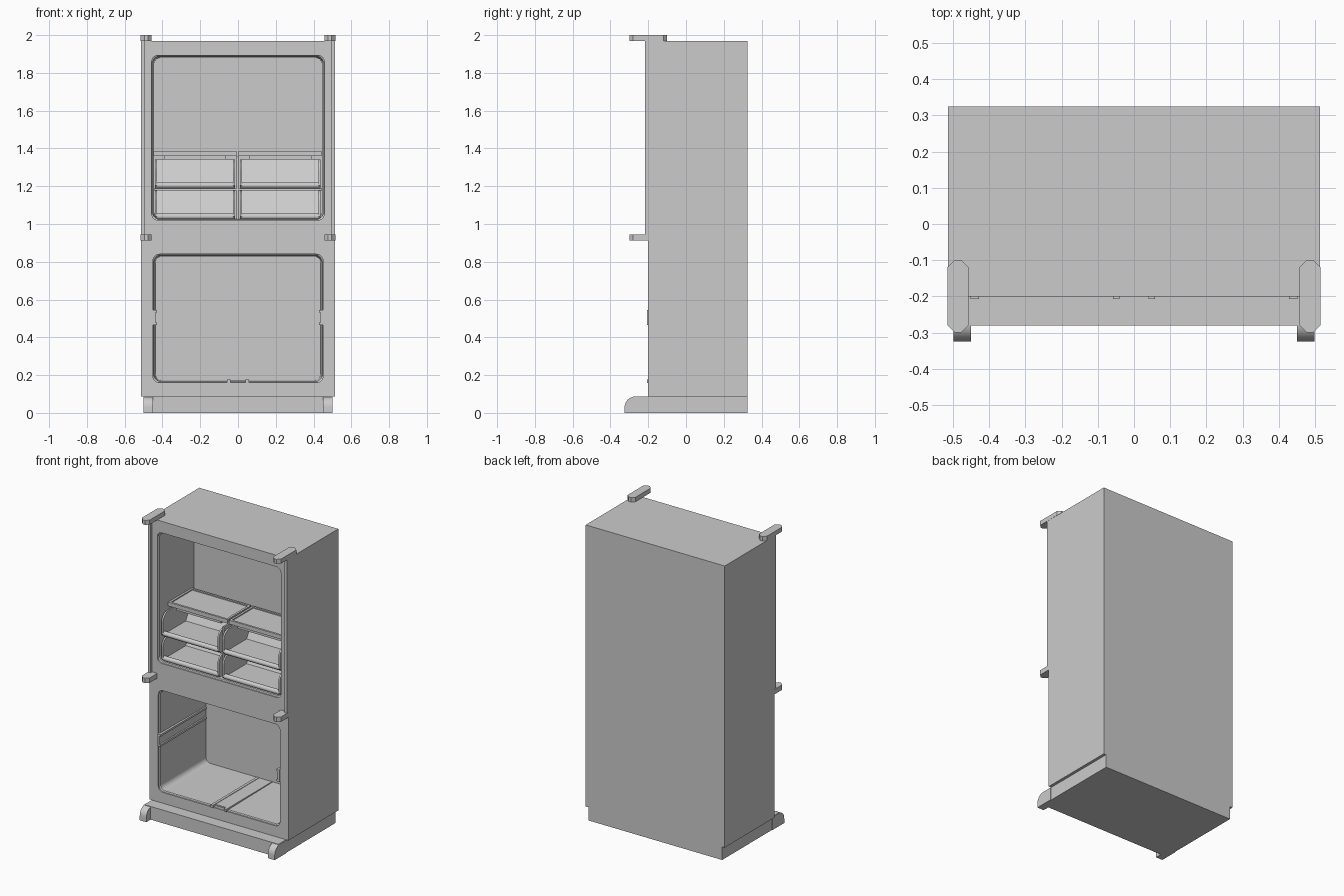
import bpy
import bmesh
import math

cube = bpy.data.objects.get("Cube")
if cube:
    bpy.data.objects.remove(cube, do_unlink=True)

grey = bpy.data.materials.new("light grey")
grey.use_nodes = True
grey.diffuse_color = (0.6, 0.6, 0.6, 1)
grey.node_tree.nodes["Principled BSDF"].inputs["Base Color"].default_value = (0.6, 0.6, 0.6, 1)


def finish(name, bm, smooth=False):
    bmesh.ops.recalc_face_normals(bm, faces=bm.faces[:])
    mesh = bpy.data.meshes.new(name)
    bm.to_mesh(mesh)
    bm.free()
    mesh.materials.append(grey)
    obj = bpy.data.objects.new(name, mesh)
    bpy.context.collection.objects.link(obj)
    if smooth:
        bpy.ops.object.select_all(action="DESELECT")
        obj.select_set(True)
        bpy.context.view_layer.objects.active = obj
        bpy.ops.object.shade_smooth_by_angle(angle=math.radians(30))
    return obj


def loft(bm, rings):
    """Closed solid through matching rings of points."""
    loops = [[bm.verts.new(p) for p in ring] for ring in rings]
    n = len(loops[0])
    for a, b in zip(loops, loops[1:]):
        for i in range(n):
            j = (i + 1) % n
            bm.faces.new((a[i], a[j], b[j], b[i]))
    bm.faces.new(loops[0])
    bm.faces.new(loops[-1][::-1])


def add_box(bm, x0, x1, y0, y1, z0, z1):
    loft(bm, [[(x0, y0, z), (x1, y0, z), (x1, y1, z), (x0, y1, z)] for z in (z0, z1)])


def box(name, *bounds):
    bm = bmesh.new()
    add_box(bm, *bounds)
    return finish(name, bm)


def side_prism(bm, x0, x1, outline):
    """Extrude a (y, z) outline along x."""
    loft(bm, [[(x, y, z) for y, z in outline] for x in (x0, x1)])


def rounded(x0, x1, z0, z1, r, steps=6):
    pts = []
    corners = ((x1 - r, z1 - r), (x0 + r, z1 - r), (x0 + r, z0 + r), (x1 - r, z0 + r))
    for k, (cx, cz) in enumerate(corners):
        for i in range(steps + 1):
            a = math.pi / 2 * (k + i / steps)
            pts.append((cx + r * math.cos(a), cz + r * math.sin(a)))
    return pts


def carve(body, x, z0, z1, back):
    """Cut a slightly drafted compartment with rounded corners and a lip."""
    bm = bmesh.new()
    rings = []
    for y, inset in ((-0.25, 0), (-0.19, 0), (-0.185, 0.006), (back, 0.012)):
        outline = rounded(-x + inset, x - inset, z0 + inset, z1 - inset, 0.035)
        rings.append([(px, y, pz) for px, pz in outline])
    loft(bm, rings)
    cutter = finish("compartment_cutter", bm)
    cutter.hide_render = True
    mod = body.modifiers.new("compartment", "BOOLEAN")
    mod.operation = "DIFFERENCE"
    mod.solver = "EXACT"
    mod.object = cutter
    bpy.context.view_layer.objects.active = body
    bpy.ops.object.modifier_apply(modifier=mod.name)
    bpy.data.objects.remove(cutter, do_unlink=True)


# Cabinet shell with two open compartments
cabinet = box("cabinet", -0.514, 0.514, -0.2, 0.325, 0.088, 1.97)
carve(cabinet, 0.457, 1.02, 1.893, 0.17)
carve(cabinet, 0.45, 0.16, 0.84, 0.285)

# Plinth
box("plinth", -0.495, 0.495, -0.28, 0.325, 0, 0.088)

for side, label in ((1, "left"), (-1, "right")):
    # Rounded front feet
    r = 0.055
    foot = [(-0.2, 0), (-0.325, 0)]
    foot += [(-0.325 + r - r * math.cos(a), 0.086 - r + r * math.sin(a))
             for a in (math.pi / 2 * i / 8 for i in range(9))]
    foot.append((-0.2, 0.086))
    bm = bmesh.new()
    side_prism(bm, side * 0.45, side * 0.499, foot)
    finish(label + "_foot", bm, True)

    # Hinges: chamfered plates at the top and middle
    x0, x1, c = 0.457, 0.515, 0.02
    for where, z0, z1, back, cb in (("top", 1.97, 2.0, -0.1, c), ("middle", 0.912, 0.945, -0.2, 0.001)):
        outline = [(x0 + c, -0.3), (x1 - c, -0.3), (x1, -0.3 + c), (x1, back - cb),
                   (x1 - cb, back), (x0 + cb, back), (x0, back - cb), (x0, -0.3 + c)]
        bm = bmesh.new()
        loft(bm, [[(side * x, y, z) for x, y in outline] for z in (z0, z1)])
        finish(label + "_" + where + "_hinge", bm)

    # Hinge posts
    box(label + "_hinge_post", side * 0.496, side * 0.514, -0.218, -0.2, 0.945, 1.97)

    # Slide rails on the lower side walls
    bm = bmesh.new()
    add_box(bm, side * 0.438, side * 0.452, -0.207, 0.28, 0.465, 0.545)
    for z in (0.465, 0.532):
        add_box(bm, side * 0.428, side * 0.44, -0.207, 0.28, z, z + 0.013)
    finish(label + "_slide_rail", bm)

    # Floor rails
    box(label + "_floor_rail", side * 0.04, side * 0.058, -0.207, 0.28, 0.158, 0.177)

# Channel between floor rails
box("floor_channel", -0.04, 0.04, -0.18, 0.28, 0.165, 0.174)


def bin_box(name, x0, x1, z):
    """Open fronted bin with rounded cheeks, low lip and sloped back."""
    t, h, r, front, back = 0.011, 0.153, 0.06, -0.18, 0.15
    arc = [(front + r - r * math.sin(a), z + h - r + r * math.cos(a))
           for a in (math.pi / 2 * i / 8 for i in range(9))]
    cheek = [(back, z), (back, z + h)] + arc + [(front, z + 0.015), (front + 0.015, z)]
    bm = bmesh.new()
    for x in (x0, x1 - t):
        side_prism(bm, x, x + t, cheek)
    # Floor and rounded lip
    add_box(bm, x0 + t, x1 - t, front + 0.015, back, z, z + 0.014)
    lip = [(front + 0.016 - 0.016 * math.cos(a), z + 0.016 + 0.016 * math.sin(a))
           for a in (2 * math.pi * i / 16 for i in range(16))]
    side_prism(bm, x0 + t, x1 - t, lip)
    # Sloped back
    side_prism(bm, x0 + t, x1 - t, [(0.06, z + 0.012), (back - 0.01, z + h), (back, z + h), (back, z + 0.012)])
    finish(name, bm, True)


for x0, x1, label in ((0.003, 0.443, "left"), (-0.447, -0.008, "right")):
    bin_box(label + "_lower_bin", x0 + 0.007, x1 - 0.007, 1.024)
    bin_box(label + "_upper_bin", x0 + 0.007, x1 - 0.007, 1.189)

    # Tray above the bins with a raised rim
    bm = bmesh.new()
    y0, y1, z0, z1, t = -0.1, 0.15, 1.36, 1.386, 0.014
    add_box(bm, x0, x1, y0, y1, z0, z1 - 0.007)
    for bounds in ((x0, x0 + t, y0, y1), (x1 - t, x1, y0, y1),
                   (x0 + t, x1 - t, y0, y0 + t), (x0 + t, x1 - t, y1 - t, y1)):
        add_box(bm, *bounds, z1 - 0.007, z1)
    finish(label + "_tray", bm)
    box(label + "_tray_runner", x0 + 0.055, x1 - 0.055, -0.09, 0.1, 1.342, 1.36)

# Supports between the bins
box("bin_shelf", -0.445, 0.445, -0.15, 0.165, 1.178, 1.189)
box("bin_divider", -0.008, 0.003, -0.15, 0.165, 1.022, 1.36)
